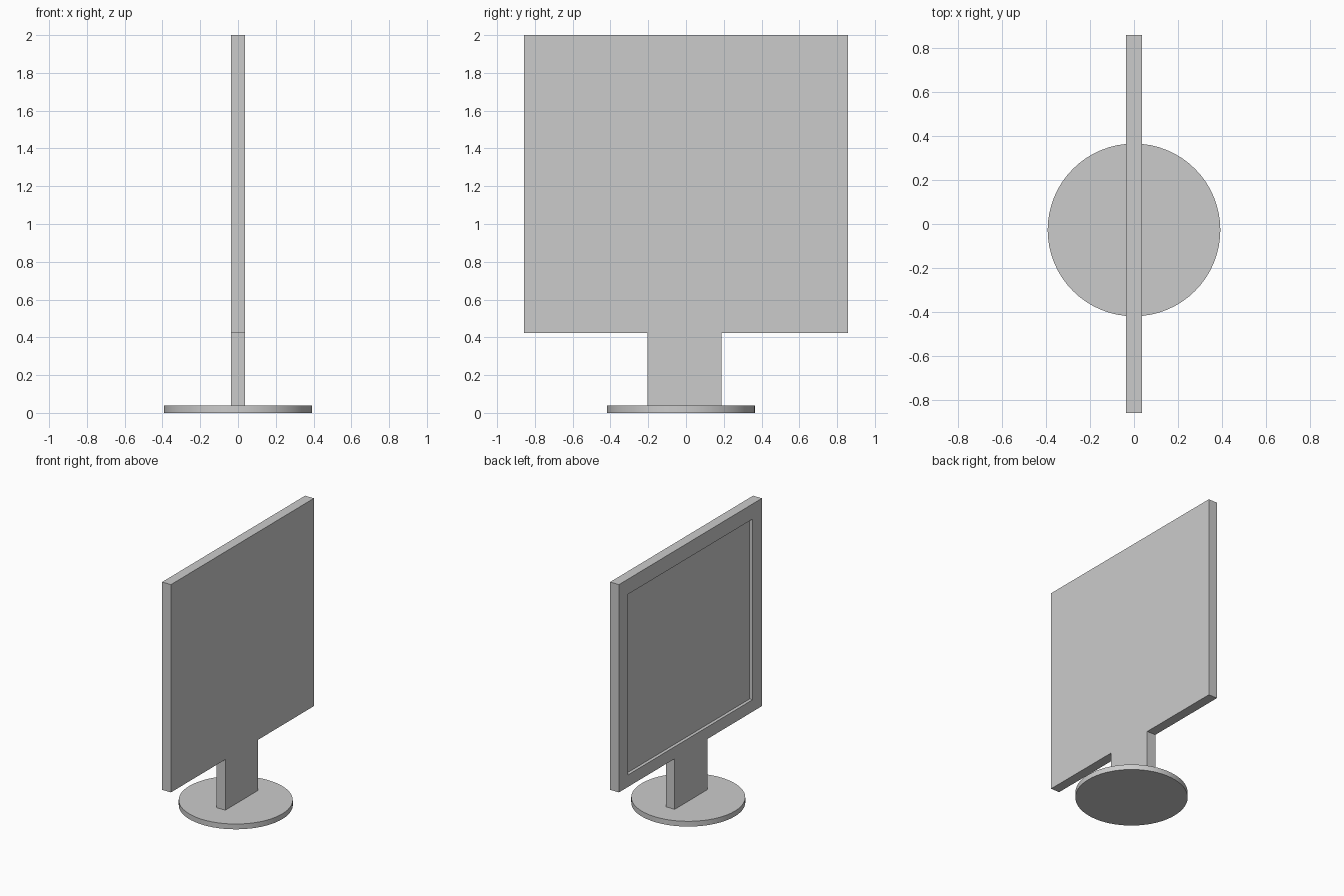
import bpy
import bmesh

cube = bpy.data.objects.get("Cube")
if cube:
    bpy.data.objects.remove(cube, do_unlink=True)

grey = bpy.data.materials.new("plain grey")
grey.use_nodes = True
colour = (0.6, 0.6, 0.6, 1)
grey.diffuse_color = colour
grey.node_tree.nodes["Principled BSDF"].inputs["Base Color"].default_value = colour

HALF = 0.037      # half the panel thickness
SIDE = 0.857      # half the panel width
BOTTOM = 0.424    # underside of the panel
BASE_TOP = 0.04


def prism(name, outline, x0, x1):
    """Extrude a (y, z) outline from x0 to x1."""
    bm = bmesh.new()
    face = bm.faces.new([bm.verts.new((x0, y, z)) for y, z in outline])
    moved = bmesh.ops.extrude_face_region(bm, geom=[face])["geom"]
    verts = [v for v in moved if isinstance(v, bmesh.types.BMVert)]
    bmesh.ops.translate(bm, verts=verts, vec=(x1 - x0, 0, 0))
    bmesh.ops.recalc_face_normals(bm, faces=bm.faces)
    mesh = bpy.data.meshes.new(name)
    bm.to_mesh(mesh)
    bm.free()
    mesh.materials.append(grey)
    obj = bpy.data.objects.new(name, mesh)
    bpy.context.collection.objects.link(obj)
    return obj


# Panel and its neck, one flush slab
neck_front, neck_back = -0.205, 0.188
panel = prism("panel_and_neck", [
    (neck_front, BASE_TOP), (neck_back, BASE_TOP), (neck_back, BOTTOM),
    (SIDE, BOTTOM), (SIDE, 2), (-SIDE, 2), (-SIDE, BOTTOM),
    (neck_front, BOTTOM)], -HALF, HALF)

# Shallow screen recess in one face
low, high, edge = 0.515, 1.885, 0.745
cutter = prism("recess_cutter", [
    (-edge, low), (edge, low), (edge, high), (-edge, high)], -0.1, -0.013)
cutter.hide_render = True
cutter.hide_set(True)
cut = panel.modifiers.new("screen_recess", "BOOLEAN")
cut.operation = "DIFFERENCE"
cut.solver = "EXACT"
cut.object = cutter

# Round foot, set slightly forward
bpy.ops.mesh.primitive_cylinder_add(
    vertices=64, radius=0.392, depth=BASE_TOP,
    location=(0, -0.027, BASE_TOP / 2))
base = bpy.context.object
base.name = "round_base"
base.data.materials.append(grey)
bpy.ops.object.shade_smooth_by_angle()
